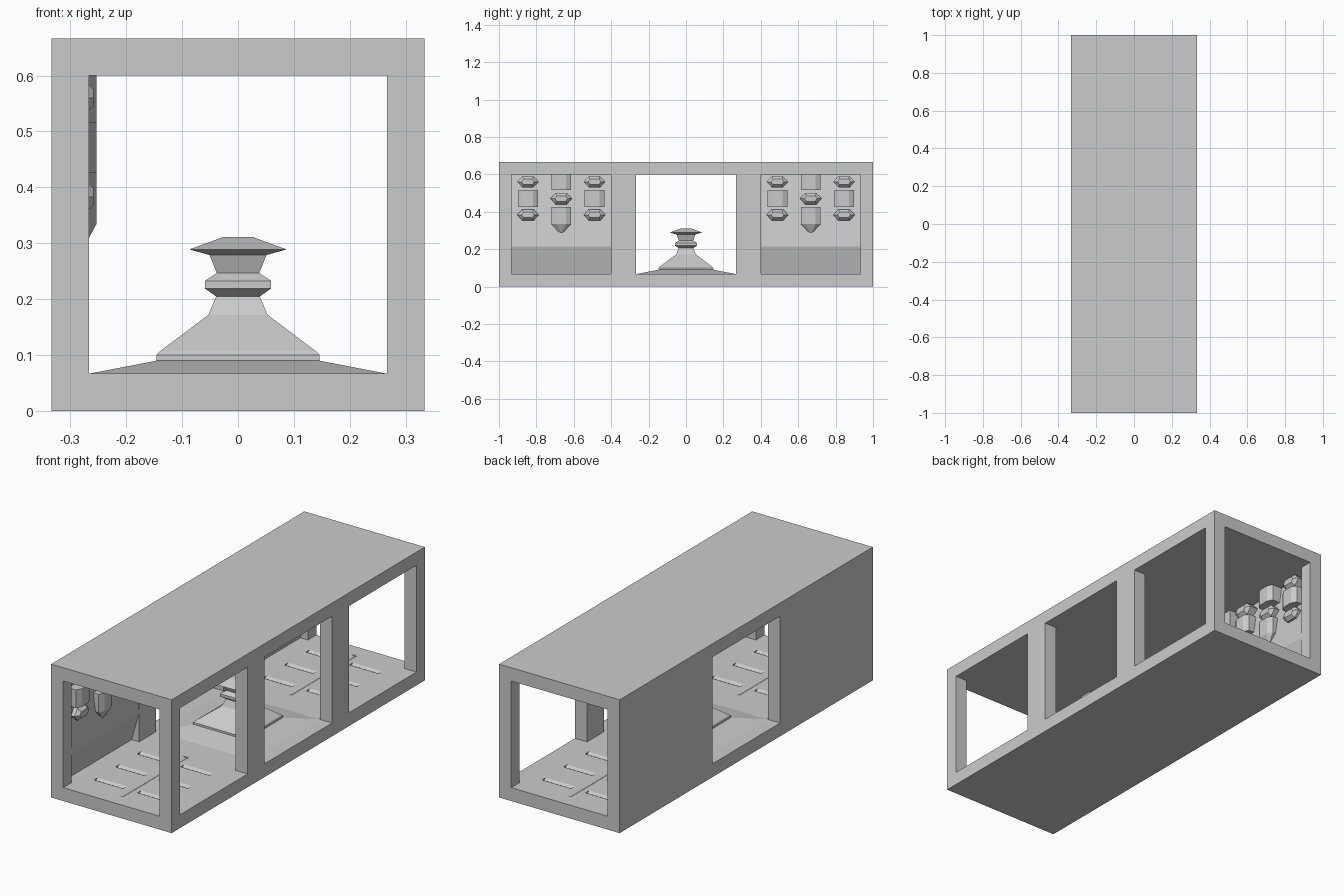
import bpy, bmesh

if "Cube" in bpy.data.objects:
    bpy.data.objects.remove(bpy.data.objects["Cube"])

def loft(name, rings):
    """Skin a stack of equal-sized rings and cap both ends."""
    bm = bmesh.new()
    vs = [[bm.verts.new(p) for p in r] for r in rings]
    n = len(rings[0])
    for a, b in zip(vs, vs[1:]):
        for i in range(n):
            j = (i + 1) % n
            bm.faces.new((a[i], a[j], b[j], b[i]))
    bm.faces.new(vs[0][::-1])
    bm.faces.new(vs[-1])
    bmesh.ops.remove_doubles(bm, verts=bm.verts, dist=1e-5)
    bmesh.ops.recalc_face_normals(bm, faces=bm.faces)
    me = bpy.data.meshes.new(name)
    bm.to_mesh(me)
    bm.free()
    ob = bpy.data.objects.new(name, me)
    bpy.context.collection.objects.link(ob)
    return ob

def rect(x0, x1, y0, y1, z):
    return [(x0, y0, z), (x1, y0, z), (x1, y1, z), (x0, y1, z)]

def box(name, x0, x1, y0, y1, z0, z1):
    return loft(name, [rect(x0, x1, y0, y1, z) for z in (z0, z1)])

def cut(target, cutter):
    cutter.hide_render = True
    m = target.modifiers.new("cut", 'BOOLEAN')
    m.operation, m.solver, m.object = 'DIFFERENCE', 'EXACT', cutter
    bpy.context.view_layer.objects.active = target
    bpy.ops.object.modifier_apply(modifier=m.name)
    bpy.data.objects.remove(cutter, do_unlink=True)

T, B, I, O = 0.0667, 0.6, 0.2667, 0.3333   # floor, ceiling, inner and outer half width

# Hall shell: tunnel end to end, window bays on the right, doorway on both sides
shell = box("hall_shell", -O, O, -1, 1, 0, 2 * O)
cut(shell, box("tunnel", -I, I, -1.1, 1.1, T, B))
cut(shell, box("doorway", -0.5, 0.5, -I, I, T, B))
for s in (-1, 1):
    y0, y1 = sorted((s * 0.4, s * 0.9333))
    cut(shell, box("window", 0, 0.5, y0, y1, T, B))
    # creased niche in the left wall
    prof = [(-0.2, T), (-0.308, T), (-I, 0.213), (-0.322, B), (-0.2, B)]
    cut(shell, loft("niche", [[(x, y, z) for x, z in prof] for y in (y0, y1)]))

# Shallow V grooves in the floor
def groove(along_y, centre, a, b):
    sect = [(-0.015, T + 0.0001), (0, T - 0.008), (0.015, T + 0.0001)]
    if along_y:
        return loft("groove", [[(centre + u, t, z) for u, z in sect] for t in (a, b)])
    return loft("groove", [[(t, centre + u, z) for u, z in sect] for t in (a, b)])

for s in (-1, 1):
    a, b = sorted((s * 0.41, s * 0.92))
    cut(shell, groove(True, 0, a, b))
    for dy in (-0.17, 0, 0.17):
        for k in (-1, 1):
            a, b = sorted((k * 0.04, k * 0.2))
            cut(shell, groove(False, s * 0.667 + dy, a, b))

# Wall ornaments: faceted columns and cut gems
def column(yc, z0, z1, tip=None):
    sect = [(-0.326, -0.053), (-0.268, -0.053), (-0.253, -0.026),
            (-0.253, 0.026), (-0.268, 0.053), (-0.326, 0.053)]
    rings = [[(x, yc + y, z) for x, y in sect] for z in (z1, z0)]
    if tip:
        rings.append([(-0.282 if x > -0.3 else -0.326, yc + y * 0.04, tip) for x, y in sect])
    loft("wall_column", rings)

def gem(yc, zc, h):
    rings = []
    for x, w, m, k in ((-0.326, 0.058, 0.03, 1), (-0.275, 0.058, 0.03, 1), (-0.258, 0.034, 0.024, 0.5)):
        rings.append([(x, yc + y, zc + z) for y, z in
                      ((-w, 0), (-m, -h * k), (m, -h * k), (w, 0), (m, h * k), (-m, h * k))])
    loft("wall_gem", rings)

for s in (-1, 1):
    c = s * 0.667
    column(c, 0.516, B)
    column(c, 0.335, 0.426, 0.28)
    gem(c, 0.47, 0.03)
    for k in (-0.178, 0.178):
        column(c + k, 0.426, 0.516)
        gem(c + k, 0.56, 0.03)
        gem(c + k, 0.383, 0.03)

# Square central pedestal
profile = [(0.2667, 0.0667), (0.146, 0.09), (0.146, 0.1), (0.138, 0.108), (0.053, 0.172),
           (0.039, 0.205), (0.059, 0.219), (0.059, 0.233), (0.038, 0.247), (0.051, 0.279),
           (0.087, 0.289), (0.027, 0.311)]
loft("pedestal", [rect(-r, r, -r, r, z) for r, z in profile])
